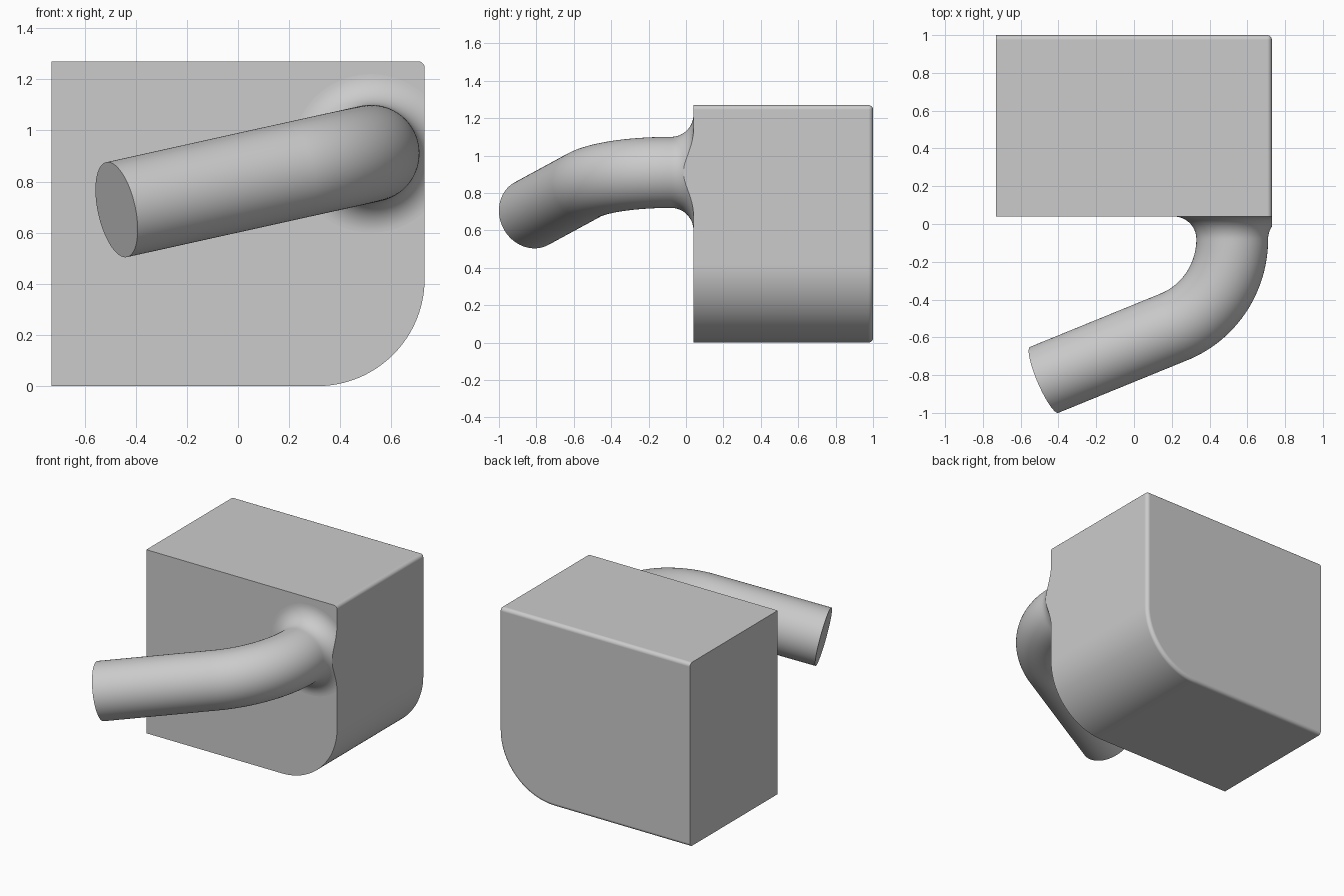
import bpy, bmesh
from math import sin, cos, pi
from mathutils import Vector, Matrix

cube = bpy.data.objects.get("Cube")
if cube:
    bpy.data.objects.remove(cube, do_unlink=True)

grey = bpy.data.materials.new("plain grey")
grey.use_nodes = True
COLOUR = (0.6, 0.6, 0.6, 1)
grey.diffuse_color = COLOUR
grey.node_tree.nodes["Principled BSDF"].inputs["Base Color"].default_value = COLOUR


def finish(bm, name, angle):
    """Turn a bmesh into a smooth shaded object with sharp edges kept."""
    bmesh.ops.recalc_face_normals(bm, faces=bm.faces)
    mesh = bpy.data.meshes.new(name)
    bm.to_mesh(mesh)
    bm.free()
    mesh.materials.append(grey)
    obj = bpy.data.objects.new(name, mesh)
    bpy.context.collection.objects.link(obj)
    bpy.ops.object.select_all(action='DESELECT')
    obj.select_set(True)
    bpy.context.view_layer.objects.active = obj
    bpy.ops.object.shade_smooth_by_angle(angle=angle)
    return obj


SIDE, FRONT, BACK, TOP = 0.73, 0.04, 1.0, 1.27
CORNER, EDGE = 0.42, 0.025

# Block: profile with one large rounded lower corner, extruded backwards
bm = bmesh.new()
steps = 32
profile = [(-SIDE, TOP), (-SIDE, 0)]
for i in range(steps + 1):
    a = pi / 2 * i / steps
    profile.append((SIDE - CORNER + CORNER * sin(a), CORNER - CORNER * cos(a)))
profile.append((SIDE, TOP))
face = bm.faces.new([bm.verts.new((x, FRONT, z)) for x, z in profile])
geom = bmesh.ops.extrude_face_region(bm, geom=[face])["geom"]
moved = [g for g in geom if isinstance(g, bmesh.types.BMVert)]
bmesh.ops.translate(bm, verts=moved, vec=(0, BACK - FRONT, 0))
bmesh.ops.recalc_face_normals(bm, faces=bm.faces)


def is_rounded(edge):
    p, q = (v.co for v in edge.verts)
    if max(p.x, q.x) < -SIDE + 0.001:
        return False
    on_back = min(p.y, q.y) > BACK - 0.001
    top_side = min(p.x, q.x) > SIDE - 0.001 and min(p.z, q.z) > TOP - 0.001
    return on_back or top_side


# Small rounding on the back rim and the upper side edge
bmesh.ops.bevel(bm, geom=[e for e in bm.edges if is_rounded(e)], offset=EDGE,
                offset_type='OFFSET', segments=5, profile=0.5,
                affect='EDGES', clamp_overlap=False)
block = finish(bm, "block", 0.6)
weighted = block.modifiers.new("clean normals", 'WEIGHTED_NORMAL')
weighted.keep_sharp = True

# Bent tube with a flared root
RADIUS, FLARE, BEND, SIDES = 0.19, 0.12, 0.5, 96
start = Vector((0.52, -0.065, 0.91))
end = Vector((-0.475, -0.825, 0.69))
out = Vector((0, -1, 0))
heading = Vector((-1, -0.43, -0.22)).normalized()
binormal = out.cross(heading).normalized()
inward = binormal.cross(out)
turn = out.angle(heading)

# Each station holds centre, direction and radius
stations = []
for i in range(17):
    a = pi / 2 * i / 16
    centre = Vector((start.x, FRONT - FLARE * (1 - cos(a)), start.z))
    stations.append((centre, out, RADIUS + FLARE * (1 - sin(a))))
base = stations[-1][0]
for i in range(1, 33):
    a = turn * i / 32
    centre = base + BEND * (sin(a) * out + (1 - cos(a)) * inward)
    stations.append((centre, Matrix.Rotation(a, 3, binormal) @ out, RADIUS))
stations.append((end, heading, RADIUS))

bm = bmesh.new()
rings = []
for centre, direction, radius in stations:
    normal = binormal.cross(direction)
    rings.append([bm.verts.new(centre + radius * (cos(t) * normal + sin(t) * binormal))
                  for t in (2 * pi * k / SIDES for k in range(SIDES))])
for r, s in zip(rings, rings[1:]):
    for k in range(SIDES):
        n = (k + 1) % SIDES
        bm.faces.new((r[k], r[n], s[n], s[k]))
bm.faces.new(rings[0])
bm.faces.new(rings[-1])

# Trim the flare flush with the side of the block
cut = bmesh.ops.bisect_plane(bm, geom=bm.verts[:] + bm.edges[:] + bm.faces[:],
                             plane_co=(SIDE, 0, 0), plane_no=(1, 0, 0),
                             clear_outer=True)["geom_cut"]
bmesh.ops.holes_fill(bm, edges=[g for g in cut if isinstance(g, bmesh.types.BMEdge)])
finish(bm, "bent_tube", 0.42)
